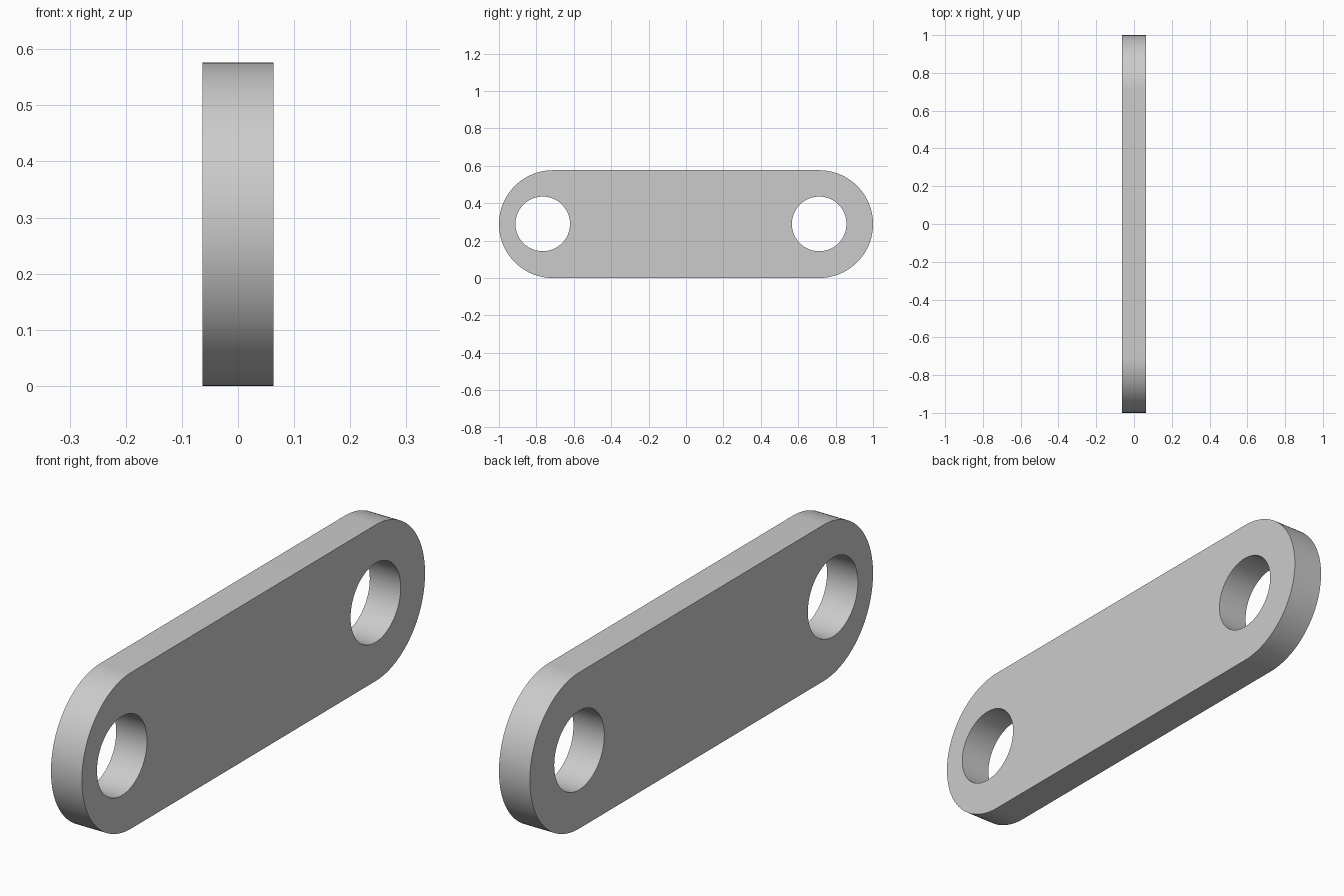
import bpy, bmesh
from math import pi, sin, cos, radians

if "Cube" in bpy.data.objects:
    bpy.data.objects.remove(bpy.data.objects["Cube"])

R = 0.288          # end radius, half the height
END = 1 - R        # centre of the rounded ends
HOLE_R = 0.146
HALF_T = 0.063
SEG = 64


def arc(cx, cy, r, start, sweep, count):
    return [(cx + r * cos(start + sweep * i / count),
             cy + r * sin(start + sweep * i / count)) for i in range(count + 1)]


def add_loop(curve, pts):
    spline = curve.splines.new('POLY')
    spline.points.add(len(pts) - 1)
    for p, (u, v) in zip(spline.points, pts):
        p.co = (u, v, 0, 1)
    spline.use_cyclic_u = True


# Flat profile: rounded outline with two round holes, extruded to thickness
curve = bpy.data.curves.new("link_plate", 'CURVE')
curve.dimensions = '2D'
curve.fill_mode = 'BOTH'
curve.extrude = HALF_T
add_loop(curve, arc(END, R, R, -pi / 2, pi, SEG) + arc(-END, R, R, pi / 2, pi, SEG))
for centre in (-0.766, END):
    add_loop(curve, arc(centre, R + 0.001, HOLE_R, 0, 2 * pi, SEG)[:-1])

plate = bpy.data.objects.new("link_plate", curve)
bpy.context.collection.objects.link(plate)
plate.rotation_euler = (radians(90), 0, radians(90))
bpy.context.view_layer.objects.active = plate
plate.select_set(True)
bpy.ops.object.convert(target='MESH')
bpy.ops.object.transform_apply(location=False, rotation=True, scale=False)

# Weld caps to walls and shade
bm = bmesh.new()
bm.from_mesh(plate.data)
bmesh.ops.remove_doubles(bm, verts=bm.verts, dist=1e-5)
bmesh.ops.recalc_face_normals(bm, faces=bm.faces)
bm.to_mesh(plate.data)
bm.free()
bpy.ops.object.shade_smooth_by_angle(angle=radians(30))
